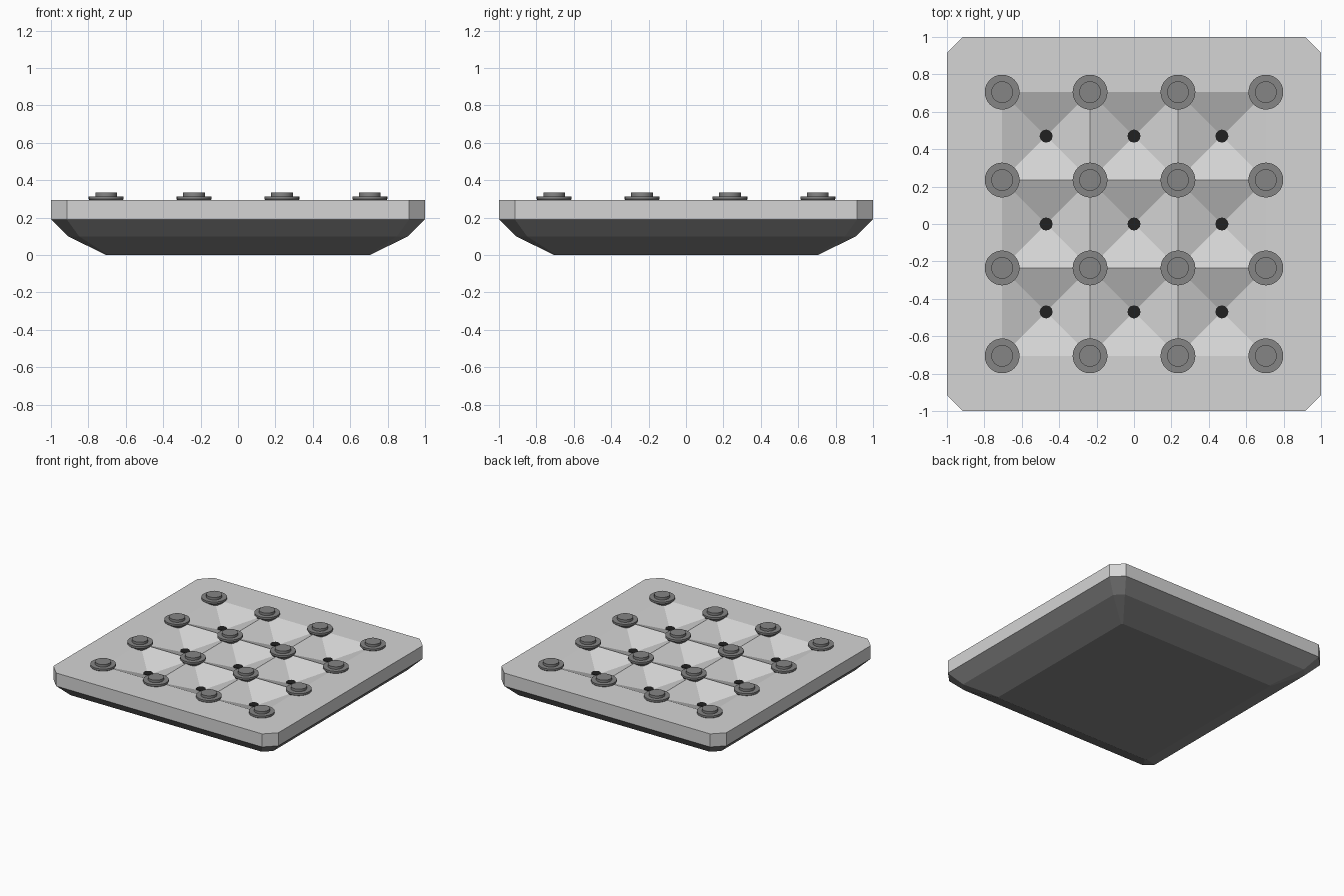
import bpy, bmesh, math

if "Cube" in bpy.data.objects:
    bpy.data.objects.remove(bpy.data.objects["Cube"])

def material(name, v):
    m = bpy.data.materials.new(name)
    m.diffuse_color = (v, v, v, 1)
    m.use_nodes = True
    m.node_tree.nodes["Principled BSDF"].inputs["Base Color"].default_value = m.diffuse_color
    return m

LIGHT = material("light_grey", 0.66)
MID = material("mid_grey", 0.235)
BLACK = material("near_black", 0.015)

def finish(name, bm, mat, smooth=False):
    bmesh.ops.recalc_face_normals(bm, faces=bm.faces[:])
    me = bpy.data.meshes.new(name)
    bm.to_mesh(me)
    bm.free()
    me.materials.append(mat)
    ob = bpy.data.objects.new(name, me)
    bpy.context.collection.objects.link(ob)
    if smooth:
        bpy.ops.object.select_all(action='DESELECT')
        ob.select_set(True)
        bpy.context.view_layer.objects.active = ob
        bpy.ops.object.shade_smooth_by_angle(angle=math.radians(30))
    return ob

def octagon(bm, h, c, z):
    """Square ring of half size h with corners cut by c, counter-clockwise."""
    k = h - c
    pts = [(-k, -h), (k, -h), (h, -k), (h, k), (k, h), (-k, h), (-h, k), (-h, -k)]
    return [bm.verts.new((x, y, z)) for x, y in pts]

def bridge(bm, a, b):
    n = len(a)
    for i in range(n):
        bm.faces.new((a[i], a[(i + 1) % n], b[(i + 1) % n], b[i]))

def lathe(name, profile, x, y, sides, mat, smooth):
    """Closed solid of revolution from (radius, z) points, bottom to top."""
    bm = bmesh.new()
    rings = [[bm.verts.new((x + r * math.cos(2 * math.pi * i / sides),
                            y + r * math.sin(2 * math.pi * i / sides), z))
              for i in range(sides)] for r, z in profile]
    for a, b in zip(rings, rings[1:]):
        bridge(bm, a, b)
    bm.faces.new(rings[0])
    bm.faces.new(rings[-1])
    return finish(name, bm, mat, smooth)

TOP, SEAM, G, PIT = 0.295, 0.19, 0.705, 0.10
STEP = 2 * G / 3

# Tapered base below the plate
bm = bmesh.new()
rings = [octagon(bm, 0.705, 0.01, 0), octagon(bm, 0.91, 0.06, 0.10),
         octagon(bm, 1.0, 0.085, SEAM)]
for a, b in zip(rings, rings[1:]):
    bridge(bm, a, b)
bm.faces.new(rings[0])
bm.faces.new(rings[-1])
finish("tapered_base", bm, MID)

# Plate with a 3 x 3 field of pyramid-shaped pits
bm = bmesh.new()
low, up = octagon(bm, 1.0, 0.085, SEAM), octagon(bm, 1.0, 0.085, TOP)
bridge(bm, low, up)
grid = [[bm.verts.new((-G + i * STEP, -G + j * STEP, TOP)) for j in range(4)]
        for i in range(4)]
sides = [[grid[i][0] for i in range(4)], [grid[3][j] for j in range(4)],
         [grid[3 - i][3] for i in range(4)], [grid[0][3 - j] for j in range(4)]]
for k, side in enumerate(sides):                      # flat border
    bm.faces.new([up[2 * k], up[2 * k + 1]] + side[::-1])
    bm.faces.new((up[2 * k + 1], up[(2 * k + 2) % 8], side[-1]))
for i in range(3):                                    # pits
    for j in range(3):
        tip = bm.verts.new((-G + (i + .5) * STEP, -G + (j + .5) * STEP, TOP - PIT))
        q = [grid[i][j], grid[i + 1][j], grid[i + 1][j + 1], grid[i][j + 1]]
        for n in range(4):
            bm.faces.new((q[n], q[(n + 1) % 4], tip))
bm.faces.new(low)
finish("pitted_plate", bm, LIGHT)

# Stepped studs on the grid crossings, with a tapered foot reaching into the pits
stud = [(0.055, 0.25), (0.093, 0.298), (0.093, 0.313), (0.058, 0.313), (0.058, 0.333)]
for i in range(4):
    for j in range(4):
        lathe(f"stud_{i}_{j}", stud, -G + i * STEP, -G + j * STEP, 32, MID, True)

# Black pins at the bottom of the pits
for i in range(3):
    for j in range(3):
        lathe(f"pit_pin_{i}_{j}", [(0.035, 0.192), (0.035, 0.213)],
              (i - 1) * STEP, (j - 1) * STEP, 12, BLACK, False)
